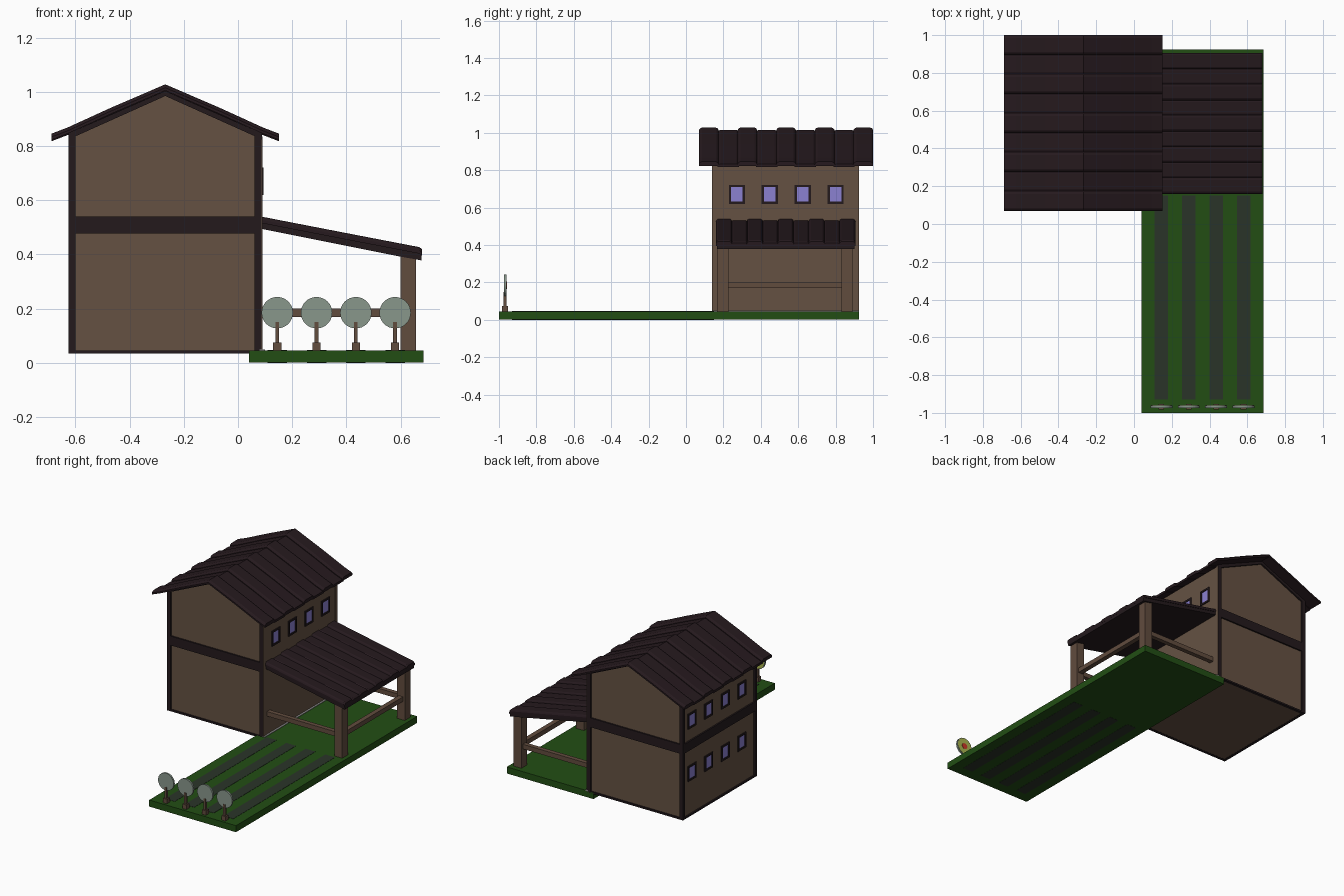
import bpy, bmesh, math
from mathutils import Matrix

if "Cube" in bpy.data.objects:
    bpy.data.objects.remove(bpy.data.objects["Cube"])


def mat(name, r, g, b):
    m = bpy.data.materials.new(name)
    m.diffuse_color = (r, g, b, 1)
    m.use_nodes = True
    m.node_tree.nodes["Principled BSDF"].inputs["Base Color"].default_value = m.diffuse_color
    return m


WALL = mat("plaster", .13, .083, .055)
WOOD = mat("wood", .12, .072, .048)
DARK = mat("dark_timber", .017, .010, .012)
TILE = mat("roof_tile", .019, .010, .013)
GRASS = mat("grass", .016, .076, .007)
LANE = mat("lane", .023, .034, .022)
GLASS = mat("glass", .26, .22, .64)
DISC = mat("target_back", .25, .31, .26)
LIME = mat("target_ring", .40, .46, .08)
RED = mat("target_centre", .6, .04, .02)
STONE = mat("stone", .32, .32, .31)


def finish(name, bm, m):
    bmesh.ops.recalc_face_normals(bm, faces=bm.faces)
    me = bpy.data.meshes.new(name)
    bm.to_mesh(me)
    bm.free()
    me.materials.append(m)
    ob = bpy.data.objects.new(name, me)
    bpy.context.collection.objects.link(ob)
    return ob


def loft(name, rings, m):
    """Closed solid through equal-length rings of points."""
    bm = bmesh.new()
    vs = [[bm.verts.new(p) for p in r] for r in rings]
    n = len(rings[0])
    for a, b in zip(vs, vs[1:]):
        for i in range(n):
            j = (i + 1) % n
            bm.faces.new((a[i], a[j], b[j], b[i]))
    bm.faces.new(vs[0])
    bm.faces.new(vs[-1])
    return finish(name, bm, m)


def prism(name, poly, y0, y1, m):
    """XZ outline extruded along y."""
    return loft(name, [[(x, y, z) for x, z in poly] for y in (y0, y1)], m)


def box(name, x0, x1, y0, y1, z0, z1, m):
    return prism(name, [(x0, z0), (x1, z0), (x1, z1), (x0, z1)], y0, y1, m)


def disc(name, x, y, z, r, depth, m):
    bm = bmesh.new()
    bmesh.ops.create_cone(bm, cap_ends=True, segments=32, radius1=r, radius2=r, depth=depth,
                          matrix=Matrix.Translation((x, y, z)) @ Matrix.Rotation(math.pi / 2, 4, 'X'))
    return finish(name, bm, m)


def tile(name, path, y0, y1, h, m=TILE):
    """Roof tile strip with softened long edges following an XZ path."""
    c = (y1 - y0) * .14
    sec = [(y0, -h), (y0, -.012), (y0 + c * .4, -.004), (y0 + c, 0),
           (y1 - c, 0), (y1 - c * .4, -.004), (y1, -.012), (y1, -h)]
    return loft(name, [[(x, y, z + d) for y, d in sec] for x, z in path], m)


# Range lawn and shooting lanes
box("lawn", .04, .685, -1, .925, .001, .045, GRASS)
XS = [.145, .29, .435, .58]
for i, x in enumerate(XS):
    box(f"lane_{i}", x - .036, x + .036, -.93, .15, 0, .0465, LANE)

# Targets, painted face toward the house
for i, x in enumerate(XS):
    box(f"target_base_{i}", x - .015, x + .015, -.983, -.953, .045, .075, WOOD)
    box(f"target_post_{i}", x - .007, x + .007, -.975, -.961, .07, .15, WOOD)
    disc(f"target_disc_{i}", x, -.967, .185, .058, .012, DISC)
    disc(f"target_ring_{i}", x, -.961, .185, .054, .003, LIME)
    disc(f"target_centre_{i}", x, -.959, .185, .02, .003, RED)

# House body
L, R, CX, F, B = -.625, .088, -.2685, .14, .925
prism("house_walls", [(L + .01, .036), (R, .036), (R, .838), (CX, .998), (L + .01, .838)],
      F + .01, B - .01, WALL)
box("wall_foot_strip", .08, .10, F, B, .04, .049, STONE)

# Timber frame on both gable ends
for side, y0, y1 in (("front", F, F + .02), ("back", B - .02, B)):
    for k, x0 in (("left", L), ("right", R - .0265)):
        box(f"{side}_{k}_corner_post", x0, x0 + .026, y0, y1, .035, .845, DARK)
    box(f"{side}_floor_beam", L, R - .0005, y0, y1, .478, .54, DARK)
    box(f"{side}_sill", L, R - .0005, y0, y1, .035, .046, DARK)
    prism(f"{side}_rake_board", [(L, .825), (CX, .985), (R, .825), (R, .848), (CX, 1.004), (L, .848)],
          y0, y1, DARK)
    # Right wall corner facing, plaster coloured
    box(f"{side}_right_facing", R - .001, R + .003, y0, y1 + .005 if side == "front" else y1,
        .045, .835, WALL)

# Timber band and sill on the side walls
box("left_floor_beam", L, L + .02, F, B, .478, .54, DARK)
box("left_sill", L, L + .02, F, B, .035, .046, DARK)


def window(name, x, s, y, z):
    hw, hh, t = .043, .051, .012
    xa, xb = sorted((x - s * .005, x + s * .007))
    for k, a, b, c, d in (("l", -hw, -hw + t, -hh, hh), ("r", hw - t, hw, -hh, hh),
                          ("b", -hw, hw, -hh, -hh + t), ("t", -hw, hw, hh - t, hh)):
        box(f"{name}_frame_{k}", xa, xb, y + a, y + b, z + c, z + d, DARK)
    xa, xb = sorted((x - s * .005, x + s * .002))
    box(f"{name}_glass", xa, xb, y - hw + t, y + hw - t, z - hh + t, z + hh - t, GLASS)


for i in range(4):
    window(f"right_window_{i}", R, 1, .272 + .176 * i, .671)
    window(f"left_upper_window_{i}", L + .01, -1, .29 + .176 * i, .671)
    window(f"left_lower_window_{i}", L + .01, -1, .29 + .176 * i, .32)

# Main roof: raised and sunken tile strips on both slopes
half = [(0, 1.028), (.2, .942), (.36, .869), (.42, .846)]
pitch, w = .2065, .104
for s, side in ((1, "right"), (-1, "left")):
    path = [(CX + s * dx, z) for dx, z in half]
    for i in range(5):
        y = .07 + pitch * i
        tile(f"{side}_raised_tile_{i}", path, y, y + w, .023)
        if i < 4:
            low = [(x, z - .012) for x, z in path]
            tile(f"{side}_sunken_tile_{i}", low, y + w - .006, y + pitch + .006, .016)

# Porch roof: deck and tile strips
prism("porch_deck", [(.08, .496), (.60, .392), (.678, .378), (.678, .408), (.08, .525)],
      .166, .902, DARK)
path = [(.08, .541), (.40, .479), (.67, .427), (.68, .419)]
pitch, w = .165, .086
for i in range(5):
    y = .16 + pitch * i
    tile(f"porch_raised_tile_{i}", path, y, y + w, .024)
    if i < 4:
        tile(f"porch_sunken_tile_{i}", [(x, z - .007) for x, z in path], y + w - .004, y + pitch + .004, .016)

# Porch posts and rails
for side, y0 in (("front", .167), ("back", .831)):
    prism(f"porch_{side}_post", [(.60, .04), (.658, .04), (.658, .395), (.60, .405)], y0, y0 + .06, WOOD)
    box(f"porch_{side}_rail", R, .61, y0 + .015, y0 + .045, .17, .201, WOOD)
box("porch_side_rail", .613, .645, .22, .84, .17, .201, WOOD)
